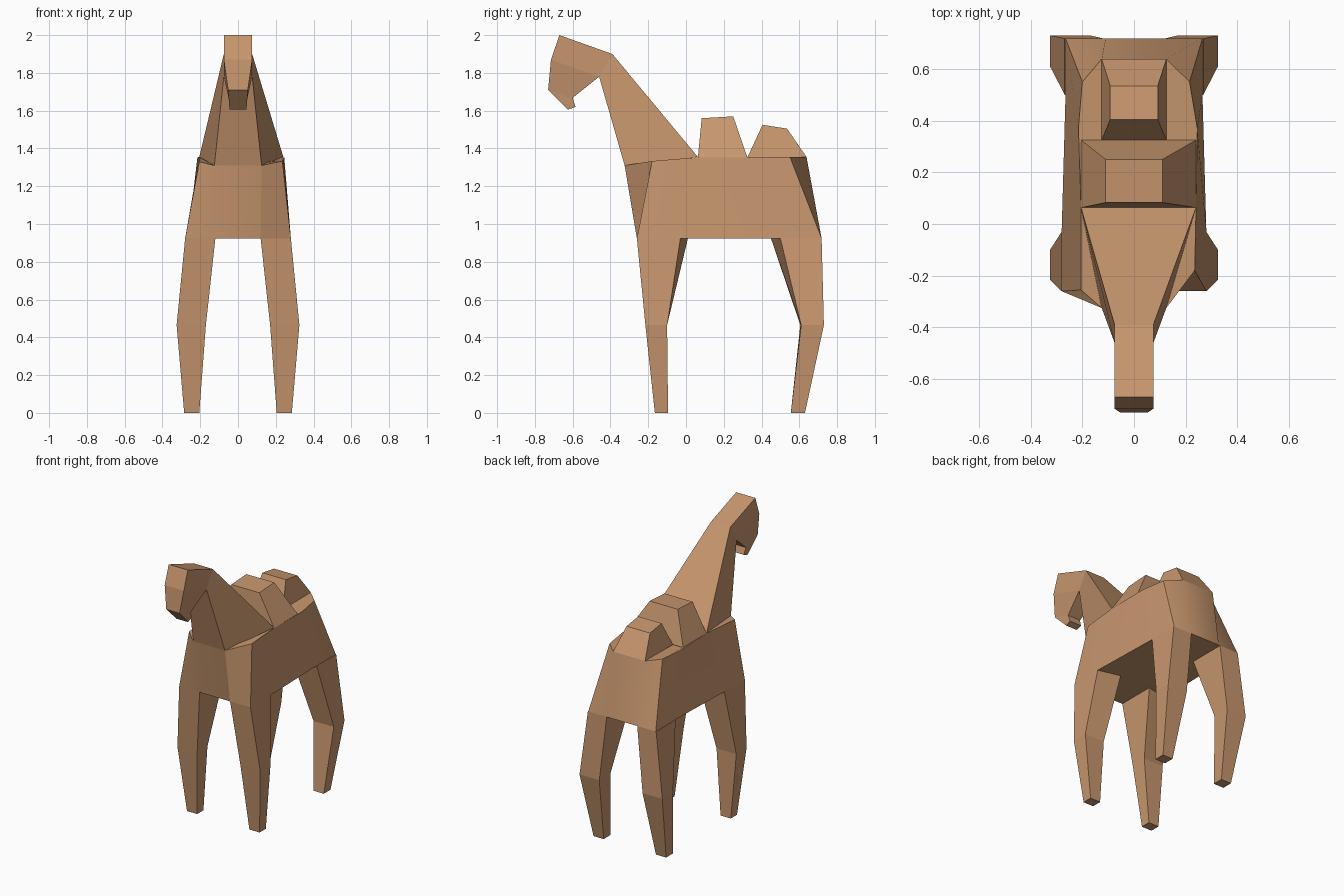
import bpy, bmesh, math

if "Cube" in bpy.data.objects:
    bpy.data.objects.remove(bpy.data.objects["Cube"])

coat = bpy.data.materials.new("tan coat")
coat.diffuse_color = (0.57, 0.305, 0.155, 1)
coat.use_nodes = True
coat.node_tree.nodes["Principled BSDF"].inputs["Base Color"].default_value = coat.diffuse_color


def finish(name, bm, angle=None):
    bmesh.ops.recalc_face_normals(bm, faces=bm.faces)
    mesh = bpy.data.meshes.new(name)
    bm.to_mesh(mesh)
    bm.free()
    mesh.materials.append(coat)
    obj = bpy.data.objects.new(name, mesh)
    bpy.context.collection.objects.link(obj)
    if angle:
        bpy.ops.object.select_all(action='DESELECT')
        obj.select_set(True)
        bpy.context.view_layer.objects.active = obj
        bpy.ops.object.shade_smooth_by_angle(angle=math.radians(angle))
    return obj


def loft(name, rings, angle=None):
    """Closed skin over rings that all have the same number of points."""
    bm = bmesh.new()
    vs = [[bm.verts.new(p) for p in r] for r in rings]
    n = len(rings[0])
    for a, b in zip(vs, vs[1:]):
        for i in range(n):
            j = (i + 1) % n
            bm.faces.new((a[i], a[j], b[j], b[i]))
    bm.faces.new(vs[0])
    bm.faces.new(vs[-1])
    return finish(name, bm, angle)


def rect(x0, x1, y0, y1, z0, z1):
    """Rectangle with its own height at the front and back edge."""
    return [(x0, y0, z0), (x1, y0, z0), (x1, y1, z1), (x0, y1, z1)]


# Body: belly outline lofted to the slightly lopsided back outline
right = [(.12, -.26), (.28, -.26), (.28, -.03), (.265, .5), (.265, .718), (.11, .718)]
belly = [(x, y, .923) for x, y in right] + [(-x, y, .923) for x, y in reversed(right)]
back = [(.125, -.325, 1.31), (.235, -.18, 1.333), (.24, .06, 1.353), (.245, .37, 1.353),
        (.215, .55, 1.355), (.125, .638, 1.355), (-.125, .638, 1.355), (-.2, .55, 1.355),
        (-.215, .37, 1.353), (-.205, .06, 1.353), (-.205, -.255, 1.33), (-.125, -.325, 1.31)]
loft("body", [belly, back], 30)

# Legs: each ring gives inner x, outer x, (inner, outer) y on the belly side, far y, z
front = [(.12, .28, .01, -.03, -.26, .923), (.17, .325, -.1, -.1, -.215, .465),
         (.205, .285, -.095, -.095, -.165, 0)]
rear = [(.12, .268, .45, .5, .718, .923), (.17, .325, .605, .61, .73, .465),
        (.205, .285, .555, .555, .63, 0)]
for place, rings in (("front", front), ("rear", rear)):
    for side, s in (("left", -1), ("right", 1)):
        loft(f"{place}_{side}_leg",
             [[(s * a, yi, z), (s * b, yo, z), (s * b, yf, z), (s * a, yf, z)]
              for a, b, yi, yo, yf, z in rings])

# Neck
loft("neck", [[(-.125, -.325, 1.31), (.125, -.325, 1.31), (.24, .063, 1.355), (-.205, .063, 1.355)],
              rect(-.075, .075, -.46, -.39, 1.78, 1.9)])

# Head: side profile of (half width, y, z), mirrored across x
profile = [(.075, -.39, 1.9), (.075, -.67, 2), (.075, -.715, 1.87), (.052, -.73, 1.71),
           (.045, -.625, 1.605), (.045, -.585, 1.62), (.05, -.6, 1.668), (.075, -.46, 1.78)]
bm = bmesh.new()
sides = [[bm.verts.new((s * w, y, z)) for w, y, z in profile] for s in (-1, 1)]
for v in sides:
    bm.faces.new((v[0], v[1], v[2], v[7]))
    bm.faces.new((v[2], v[3], v[6], v[7]))
    bm.faces.new((v[3], v[4], v[5], v[6]))
for i in range(8):
    j = (i + 1) % 8
    bm.faces.new((sides[0][i], sides[0][j], sides[1][j], sides[1][i]))
finish("head", bm)

# Humps
loft("front_hump", [rect(-.205, .24, .063, .325, 1.352, 1.352),
                    rect(-.11, .11, .083, .25, 1.56, 1.57)])
loft("rear_hump", [rect(-.125, .125, .325, .638, 1.352, 1.355),
                   rect(-.092, .092, .405, .535, 1.525, 1.505)])
